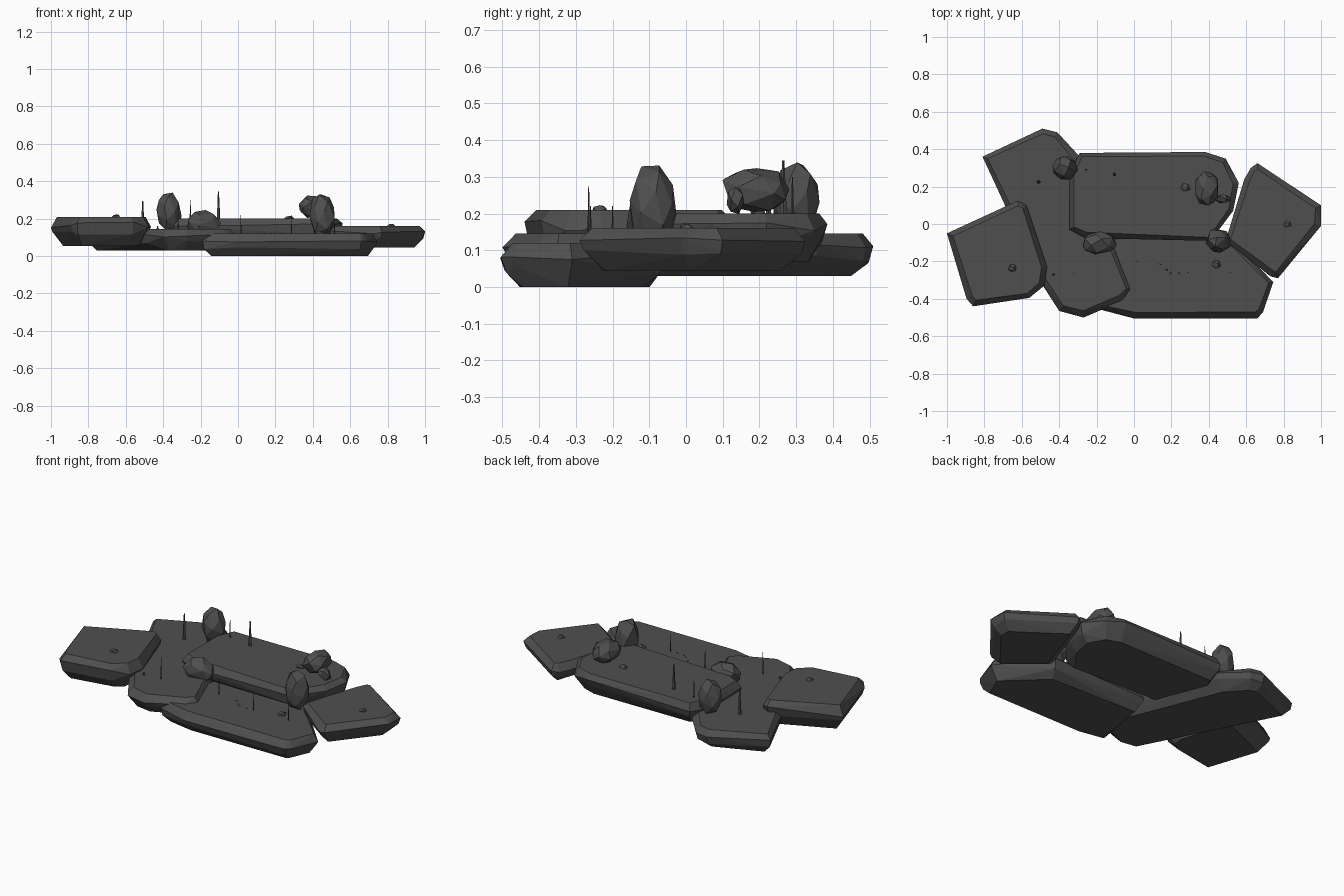
import bpy, bmesh, math, random
from mathutils import Vector

if "Cube" in bpy.data.objects:
    bpy.data.objects.remove(bpy.data.objects["Cube"])

rng = random.Random(4)
stone = bpy.data.materials.new("dark grey stone")
stone.diffuse_color = (0.078, 0.078, 0.078, 1)
stone.use_nodes = True
stone.node_tree.nodes["Principled BSDF"].inputs["Base Color"].default_value = stone.diffuse_color


def hull_object(name, points):
    """Flat-faced convex rock from a cloud of points."""
    bm = bmesh.new()
    for p in points:
        bm.verts.new(p)
    res = bmesh.ops.convex_hull(bm, input=bm.verts)
    loose = {g for g in res["geom_interior"] + res["geom_unused"]
             if isinstance(g, bmesh.types.BMVert)}
    bmesh.ops.delete(bm, geom=[v for v in loose if v.is_valid], context='VERTS')
    bmesh.ops.dissolve_limit(bm, angle_limit=math.radians(3),
                             verts=bm.verts, edges=bm.edges)
    bmesh.ops.recalc_face_normals(bm, faces=bm.faces)
    me = bpy.data.meshes.new(name)
    bm.to_mesh(me)
    bm.free()
    me.materials.append(stone)
    ob = bpy.data.objects.new(name, me)
    bpy.context.collection.objects.link(ob)
    return ob


def slab(name, outline, z0, z1, under=0.07, lip=0.025):
    """Chipped slab: outline rings, chamfered at the top and more underneath."""
    n = len(outline)
    pts = []
    h = z1 - z0
    for i, (x, y) in enumerate(outline):
        p = Vector((x, y))
        a = (Vector(outline[i - 1]) - p).normalized()
        b = (Vector(outline[(i + 1) % n]) - p).normalized()
        inward = (a + b).normalized()          # corner bisector
        for f, d, jit in ((0, under, 0), (0.4, 0.008, 0.1), (0.72, 0, 0.1), (1, lip, 0)):
            q = p + inward * (d + (rng.uniform(0, 0.012) if f not in (0.72,) else 0))
            pts.append((q.x, q.y, z0 + h * (f + rng.uniform(-jit, jit))))
    return hull_object(name, pts)


def boulder(name, centre, size, count=22, turn=0.0):
    """Faceted boulder from evenly spread, slightly jittered directions."""
    pts = []
    for i in range(count):
        z = 1 - 2 * (i + 0.5) / count
        a = i * 2.39996 + turn + rng.uniform(-0.2, 0.2)
        r = math.sqrt(1 - z * z)
        k = rng.uniform(0.96, 1.06)
        pts.append([c + s * k * d for c, s, d in
                    zip(centre, size, (r * math.cos(a), r * math.sin(a), z))])
    return hull_object(name, pts)


def spike(name, x, y, z0, z1, r):
    """Thin pointed shard."""
    pts = []
    for z, k in ((z0, 1), (z0 + (z1 - z0) * 0.65, 0.75), (z1, 0.3)):
        for i in range(5):
            a = i * math.tau / 5
            pts.append((x + r * k * math.cos(a), y + r * k * math.sin(a), z))
    return hull_object(name, pts)


# Overlapping ground slabs
slab("centre_slab", [(-0.345, 0.27), (-0.29, 0.38), (0.38, 0.385), (0.49, 0.35),
                     (0.56, 0.22), (0.53, 0.07), (0.41, -0.09), (-0.26, -0.075),
                     (-0.345, -0.03)], 0.07, 0.2, 0.05, 0.02)
slab("front_slab", [(-0.19, -0.455), (0.0, -0.505), (0.66, -0.505), (0.69, -0.47),
                    (0.745, -0.31), (0.5, -0.06), (-0.12, -0.06)], 0.0, 0.12, 0.05)
slab("left_middle_slab", [(-0.81, 0.36), (-0.49, 0.51), (-0.41, 0.49), (-0.29, 0.36),
                          (-0.015, -0.35), (-0.06, -0.41), (-0.27, -0.5), (-0.4, -0.465),
                          (-0.5, -0.31)], 0.03, 0.145, 0.055)
slab("left_slab", [(-1.0, -0.05), (-0.62, 0.125), (-0.575, 0.1), (-0.465, -0.23),
                   (-0.48, -0.33), (-0.56, -0.395), (-0.86, -0.44), (-0.895, -0.4)],
     0.055, 0.21, 0.06)
slab("right_slab", [(0.66, 0.325), (1.0, 0.1), (1.0, -0.01), (0.77, -0.29),
                    (0.73, -0.28), (0.49, -0.09), (0.59, 0.24), (0.625, 0.3)],
     0.045, 0.16, 0.06)

# Boulders standing on the slabs
boulder("back_left_boulder", (-0.37, 0.3, 0.235), (0.068, 0.066, 0.105))
boulder("front_left_boulder", (-0.185, -0.1, 0.175), (0.095, 0.065, 0.07), turn=1)
boulder("front_right_boulder", (0.45, -0.09, 0.22), (0.07, 0.066, 0.12), turn=2)
boulder("back_right_boulder", (0.39, 0.19, 0.264), (0.068, 0.095, 0.063), turn=3)
boulder("propping_stone", (0.475, 0.135, 0.235), (0.045, 0.025, 0.04), 12)

# Small pebbles
for i, (x, y, z, r) in enumerate([(-0.65, -0.235, 0.21, 0.026), (0.82, 0.0, 0.16, 0.024),
                                  (0.44, -0.215, 0.12, 0.028), (0.275, 0.195, 0.2, 0.028),
                                  (0.14, -0.215, 0.12, 0.006), (0.175, -0.245, 0.12, 0.006),
                                  (0.195, -0.262, 0.12, 0.006), (0.24, -0.262, 0.12, 0.006)]):
    boulder(f"pebble_{i + 1}", (x, y, z), (r, r * 0.85, r * 0.55), 12)

# Thin upright shards
for i, s in enumerate([(-0.51, 0.225, 0.13, 0.295, 0.011), (-0.105, 0.265, 0.18, 0.345, 0.011),
                       (-0.255, 0.29, 0.18, 0.3, 0.005), (-0.32, -0.265, 0.13, 0.275, 0.004),
                       (0.015, -0.2, 0.1, 0.22, 0.004), (0.285, -0.26, 0.1, 0.22, 0.004),
                       (0.515, -0.26, 0.1, 0.22, 0.004), (-0.43, -0.27, 0.13, 0.16, 0.008)]):
    spike(f"shard_{i + 1}", *s)
